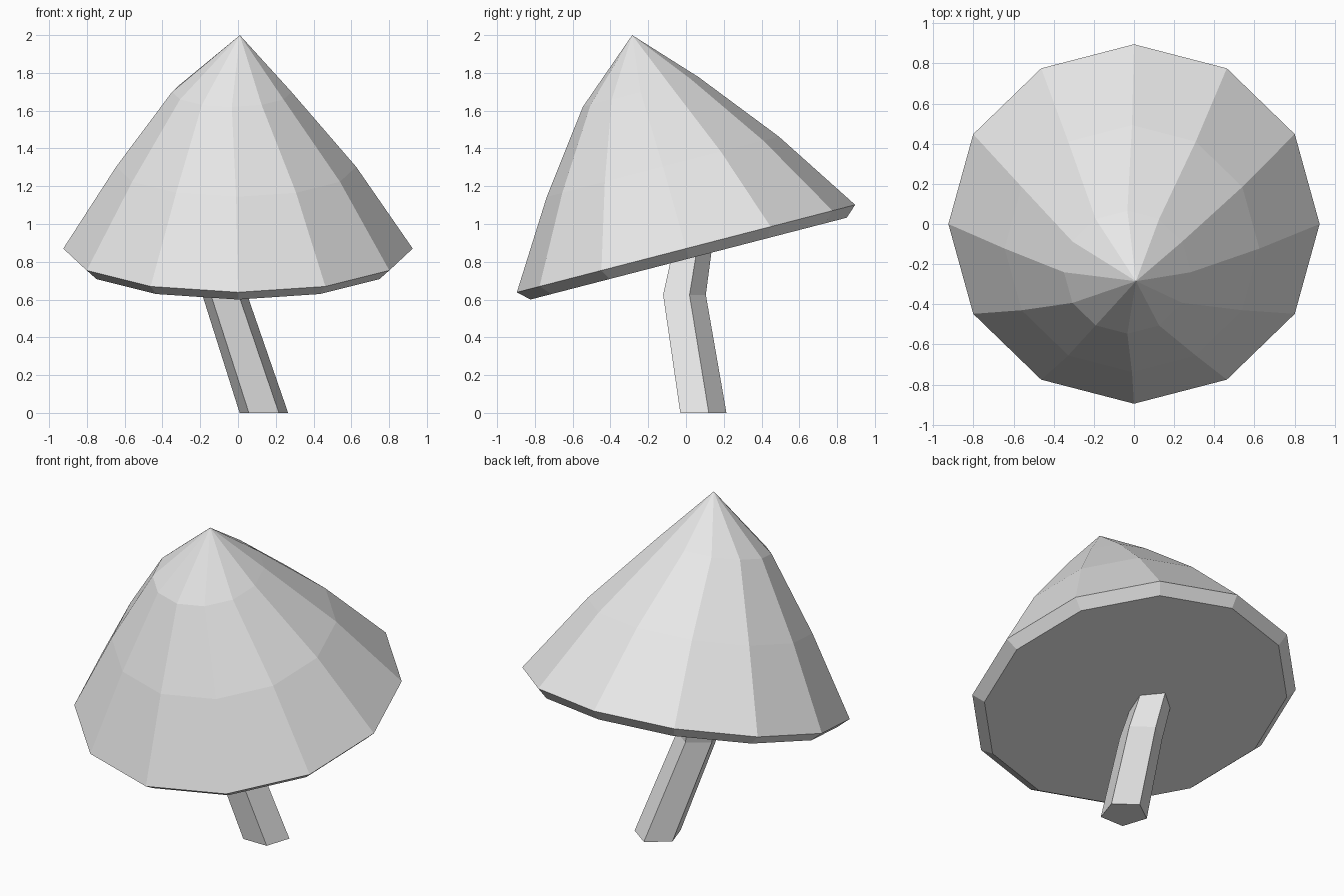
import bpy
import bmesh
from math import sin, cos, pi, radians
from mathutils import Matrix, Vector

if "Cube" in bpy.data.objects:
    bpy.data.objects.remove(bpy.data.objects["Cube"])

grey = bpy.data.materials.new("plain_grey")
grey.use_nodes = True
grey.diffuse_color = (0.8, 0.8, 0.8, 1)
grey.node_tree.nodes["Principled BSDF"].inputs["Base Color"].default_value = (0.8, 0.8, 0.8, 1)


def ring(bm, centre, radius, sides, start):
    """One loop of vertices around a centre."""
    turn = [start + 2 * pi * i / sides for i in range(sides)]
    return [bm.verts.new(Vector(centre) + Vector((radius * cos(a), radius * sin(a), 0)))
            for a in turn]


def lofted(name, sections, sides, start=0, tip=None, matrix=Matrix()):
    """Skin a stack of rings, closed by a flat end or a pointed tip."""
    bm = bmesh.new()
    rings = [ring(bm, c, r, sides, start) for c, r in sections]
    bm.faces.new(rings[0][::-1])
    for low, high in zip(rings, rings[1:]):
        for i in range(sides):
            j = (i + 1) % sides
            bm.faces.new((low[i], low[j], high[j], high[i]))
    if tip:
        point = bm.verts.new(tip)
        for i in range(sides):
            bm.faces.new((rings[-1][i], rings[-1][(i + 1) % sides], point))
    else:
        bm.faces.new(rings[-1])
    bm.transform(matrix)
    bmesh.ops.recalc_face_normals(bm, faces=bm.faces)
    mesh = bpy.data.meshes.new(name)
    bm.to_mesh(mesh)
    bm.free()
    mesh.materials.append(grey)
    obj = bpy.data.objects.new(name, mesh)
    bpy.context.collection.objects.link(obj)
    return obj


# Tilted twelve-sided cap: underside, rim, two bulging rings and the point
tilt = Matrix.Translation((0, 0, 0.87)) @ Matrix.Rotation(radians(14.5), 4, "X")
lofted("mushroom_cap",
       [((0, 0, -0.055), 0.865),
        ((0, 0, 0), 0.925),
        ((-0.01, -0.01, 0.45), 0.635),
        ((-0.033, -0.025, 0.863), 0.316)],
       sides=12, tip=(0.01, 0.007, 1.165), matrix=tilt)

# Leaning five-sided stem with a bend below the cap
lofted("mushroom_stem",
       [((0.137, 0.079, 0), 0.135),
        ((-0.07, -0.02, 0.625), 0.125),
        ((-0.13, 0.035, 0.93), 0.11)],
       sides=5, start=pi / 2)
